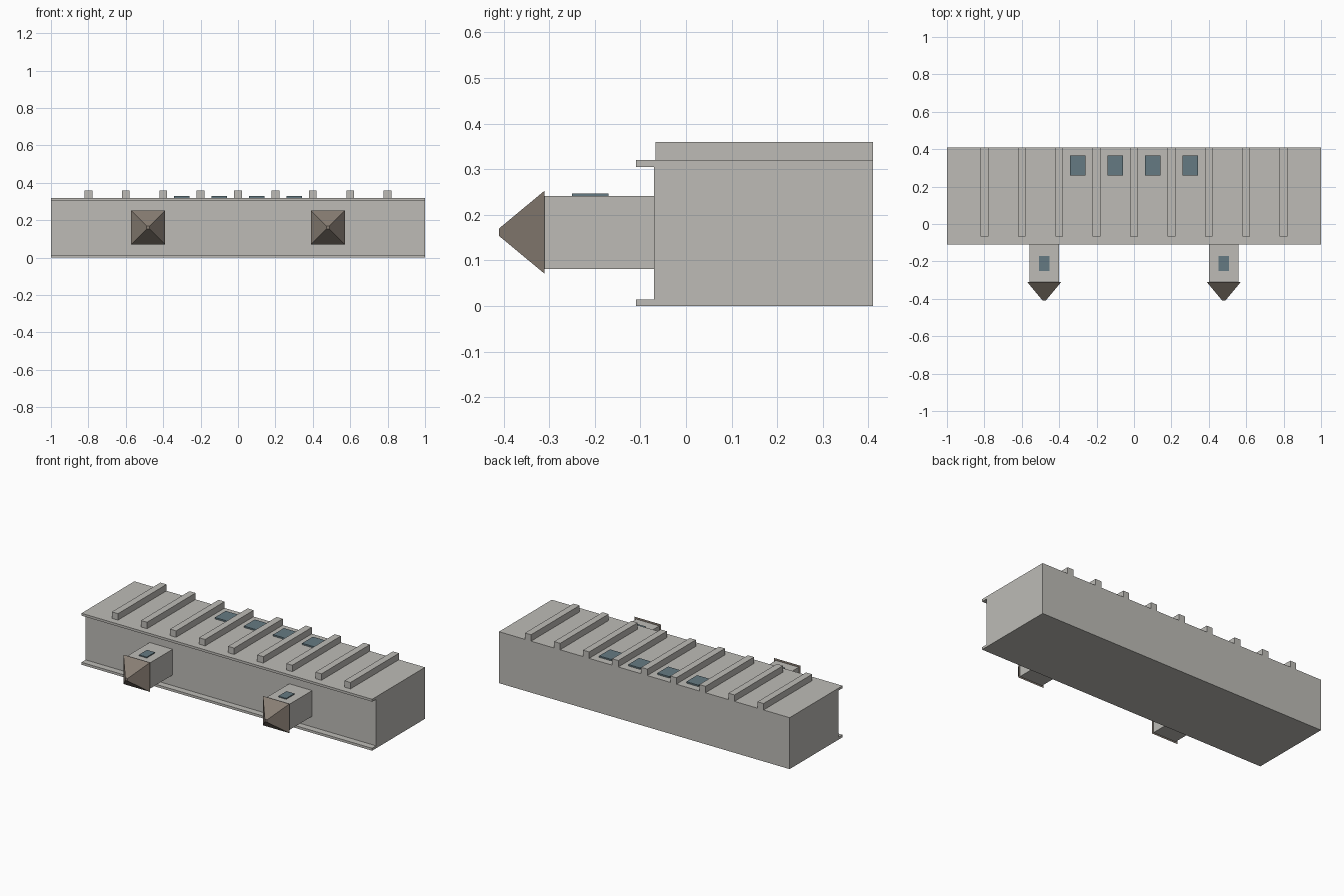
import bpy, bmesh
from mathutils import Vector

cube = bpy.data.objects.get("Cube")
if cube:
    bpy.data.objects.remove(cube, do_unlink=True)


def material(name, rgb):
    m = bpy.data.materials.new(name)
    m.use_nodes = True
    m.diffuse_color = (*rgb, 1)
    m.node_tree.nodes["Principled BSDF"].inputs["Base Color"].default_value = (*rgb, 1)
    return m


STONE = material("pale grey stone", (0.51, 0.50, 0.47))
ROOF = material("brown roof", (0.25, 0.21, 0.175))
GLASS = material("blue grey glass", (0.13, 0.195, 0.225))


def finish(bm, name, mat):
    bmesh.ops.recalc_face_normals(bm, faces=bm.faces)
    mesh = bpy.data.meshes.new(name)
    bm.to_mesh(mesh)
    bm.free()
    mesh.materials.append(mat)
    obj = bpy.data.objects.new(name, mesh)
    bpy.context.collection.objects.link(obj)
    return obj


def box(name, mat, x, y, z):
    """Box from (low, high) ranges on each axis."""
    bm = bmesh.new()
    bmesh.ops.create_cube(bm, size=1)
    for v in bm.verts:
        v.co = Vector(a + (c + 0.5) * (b - a) for c, (a, b) in zip(v.co, (x, y, z)))
    return finish(bm, name, mat)


def spire(name, mat, x, z, y_base, y_tip, r_base, r_tip):
    """Square spire that points to the front."""
    bm = bmesh.new()
    bmesh.ops.create_cube(bm, size=2)
    for v in bm.verts:
        at_tip = v.co.y < 0
        r = r_tip if at_tip else r_base
        v.co = Vector((x + v.co.x * r, y_tip if at_tip else y_base, z + v.co.z * r))
    return finish(bm, name, mat)


# Main hall as one I-shaped profile: the two edge lips overhang at the front
BACK, WALL, LIP, TOP, THICK = 0.41, -0.07, -0.11, 0.32, 0.015
profile = [(BACK, 0), (LIP, 0), (LIP, THICK), (WALL, THICK),
           (WALL, TOP - THICK), (LIP, TOP - THICK), (LIP, TOP), (BACK, TOP)]
bm = bmesh.new()
end = bm.faces.new([bm.verts.new((-1, y, z)) for y, z in profile])
side = bmesh.ops.extrude_face_region(bm, geom=[end])
bmesh.ops.translate(bm, vec=(2, 0, 0),
                    verts=[g for g in side["geom"] if isinstance(g, bmesh.types.BMVert)])
finish(bm, "main_hall", STONE)

# Raised ribs
for i in range(9):
    x = (i - 4) * 0.2
    box(f"rib_{i + 1}", STONE, (x - 0.021, x + 0.021), (-0.067, BACK), (TOP - 0.01, 0.36))

# Windows between the middle ribs
for i in range(4):
    x = (i - 1.5) * 0.2
    box(f"hall_window_{i + 1}", GLASS, (x - 0.041, x + 0.041), (0.26, 0.366), (TOP, TOP + 0.009))

# Two turrets with spires and small windows
for label, x in (("right", -0.48), ("left", 0.48)):
    box(label + "_turret", STONE, (x - 0.079, x + 0.079), (-0.31, WALL), (0.081, 0.241))
    spire(label + "_spire", ROOF, x, 0.162, -0.31, -0.41, 0.091, 0.008)
    box(label + "_turret_window", GLASS, (x - 0.027, x + 0.027), (-0.25, -0.17), (0.241, 0.247))
